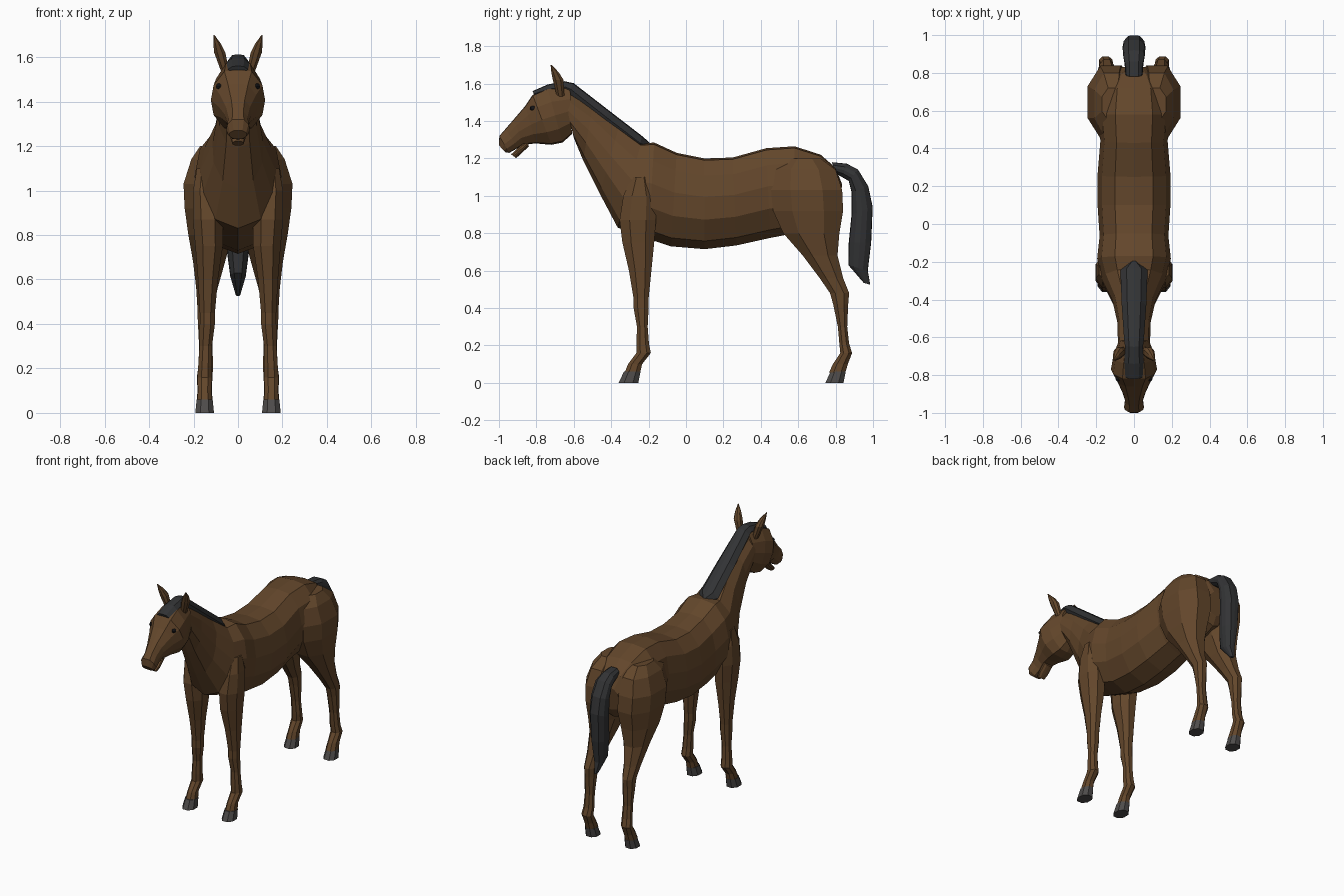
import bpy, bmesh
from mathutils import Vector


def material(name, rgb):
    m = bpy.data.materials.new(name)
    m.diffuse_color = (*rgb, 1)
    return m


COAT = material("coat", (0.125, 0.062, 0.024))
HAIR = material("hair", (0.032, 0.033, 0.035))
HOOF = material("hoof_horn", (0.075, 0.07, 0.068))
EYE = material("eye_black", (0.008, 0.008, 0.01))

# Half cross-sections, top to bottom: (share of half width, share of half height)
BARREL = [(0, 1), (.52, .96), (.88, .62), (1, .15), (.95, -.35), (.6, -.82), (0, -1)]
SKULL = [(0, 1), (.5, .97), (.9, .5), (1, 0), (.9, -.5), (.5, -.95), (0, -1)]
LIMB = [(.45, 1), (1, .45), (1, -.45), (.45, -1)]
ROOF = [(0, 1), (.55, .85), (1, -.2), (.75, -1)]


def loft(name, sections, half, mat, side=1):
    """Skin sections given as (y0, z0, y1, z1, half width, centre x)."""
    outline = half + [(-x, h) for x, h in reversed(half) if x > 0]
    bm = bmesh.new()
    rings = []
    for y0, z0, y1, z1, w, cx in sections:
        a, b = Vector((0, y0, z0)), Vector((0, y1, z1))
        mid, axis = (a + b) / 2, (a - b) / 2
        rings.append([bm.verts.new(mid + axis * h + Vector((side * cx + x * w, 0, 0)))
                      for x, h in outline])
    n = len(outline)
    for r, s in zip(rings, rings[1:]):
        for i in range(n):
            bm.faces.new((r[i], r[(i + 1) % n], s[(i + 1) % n], s[i]))
    bm.faces.new(rings[0])
    bm.faces.new(rings[-1])
    bmesh.ops.recalc_face_normals(bm, faces=bm.faces)
    mesh = bpy.data.meshes.new(name)
    bm.to_mesh(mesh)
    bm.free()
    mesh.materials.append(mat)
    ob = bpy.data.objects.new(name, mesh)
    bpy.context.collection.objects.link(ob)
    return ob


def spine(name, rows, half, mat):
    """Centred part: rows are top y, top z, bottom y, bottom z, half width."""
    return loft(name, [(*r, 0) for r in rows], half, mat)


def column(name, rows, mat, side):
    """Upright part: rows are z, front y, back y, centre x, half width."""
    return loft(name, [(f, z, b, z, w, cx) for z, f, b, cx, w in rows], LIMB, mat, side)


# Trunk and neck in one skin
spine("trunk_and_neck", [
    (-.66, 1.57, -.60, 1.31, .085),
    (-.50, 1.475, -.55, 1.19, .088),
    (-.36, 1.365, -.46, 1.01, .115),
    (-.24, 1.28, -.365, .83, .17),
    (-.17, 1.285, -.20, .77, .195),
    (-.05, 1.23, -.08, .73, .182),
    (.10, 1.20, .10, .715, .193),
    (.25, 1.205, .27, .735, .193),
    (.43, 1.255, .45, .775, .178),
    (.58, 1.265, .58, .80, .19),
    (.72, 1.22, .70, .81, .17),
    (.80, 1.15, .78, .84, .12),
    (.835, 1.06, .81, .90, .07)], BARREL, COAT)

# Head
spine("head", [
    (-.62, 1.58, -.61, 1.33, .08),
    (-.74, 1.575, -.66, 1.285, .11),
    (-.82, 1.54, -.72, 1.273, .122),
    (-.86, 1.48, -.80, 1.28, .09),
    (-.92, 1.41, -.87, 1.275, .06),
    (-.965, 1.358, -.90, 1.255, .048),
    (-.998, 1.32, -.945, 1.23, .053),
    (-1.0, 1.27, -.965, 1.232, .04)], SKULL, COAT)
spine("lower_lip", [
    (-.85, 1.30, -.84, 1.265, .035),
    (-.905, 1.25, -.885, 1.222, .034),
    (-.935, 1.222, -.908, 1.202, .026)], SKULL, COAT)

# Mane with forelock, and tail
spine("mane", [
    (-.82, 1.56, -.81, 1.535, .045),
    (-.74, 1.595, -.73, 1.555, .052),
    (-.65, 1.613, -.64, 1.56, .048),
    (-.60, 1.602, -.63, 1.55, .052),
    (-.41, 1.455, -.44, 1.40, .065),
    (-.235, 1.32, -.25, 1.255, .072),
    (-.195, 1.285, -.20, 1.25, .015)], ROOF, HAIR)
spine("tail", [
    (.78, 1.18, .80, 1.12, .045),
    (.86, 1.172, .835, 1.10, .05),
    (.92, 1.14, .87, 1.08, .058),
    (.975, 1.05, .885, 1.02, .06),
    (.998, .94, .885, .90, .06),
    (.99, .75, .87, .75, .053),
    (.972, .60, .868, .63, .035),
    (.985, .525, .95, .535, .01)], SKULL, HAIR)

FRONT_LEG = [
    (1.10, -.29, -.20, .145, .04), (1.0, -.335, -.165, .145, .057),
    (.87, -.355, -.16, .135, .068), (.75, -.34, -.17, .13, .062),
    (.60, -.305, -.185, .135, .045), (.45, -.28, -.20, .138, .034),
    (.40, -.28, -.20, .138, .034), (.30, -.262, -.205, .145, .028),
    (.21, -.265, -.198, .148, .031), (.16, -.265, -.188, .15, .033),
    (.10, -.31, -.235, .15, .03), (.055, -.328, -.245, .15, .034)]
HIND_LEG = [
    (1.20, .55, .72, .11, .06), (1.14, .47, .80, .12, .09),
    (1.03, .455, .835, .125, .12), (.92, .465, .84, .12, .12),
    (.80, .52, .82, .125, .098), (.68, .625, .81, .13, .072),
    (.56, .715, .84, .14, .048), (.48, .77, .872, .145, .038),
    (.42, .787, .867, .145, .036), (.30, .812, .862, .145, .03),
    (.21, .82, .872, .145, .033), (.16, .825, .888, .15, .035),
    (.10, .785, .865, .15, .032), (.055, .765, .852, .15, .036)]
EAR = [
    (1.53, -.69, -.65, .056, .018), (1.62, -.712, -.655, .082, .025),
    (1.66, -.72, -.68, .094, .017), (1.70, -.724, -.718, .108, .002)]

# Paired parts
for label, s in (("left", 1), ("right", -1)):
    column(f"{label}_front_leg", FRONT_LEG, COAT, s)
    column(f"{label}_hind_leg", HIND_LEG, COAT, s)
    column(f"{label}_ear", EAR, COAT, s)
    for end, f, b in (("front", -.36, -.255), ("hind", .745, .842)):
        column(f"{label}_{end}_hoof", [
            (.06, f + .028, b + .012, .15, .036),
            (0, f, b, .15, .042)], HOOF, s)
    bpy.ops.mesh.primitive_uv_sphere_add(segments=8, ring_count=6, radius=.02,
                                         location=(s * .085, -.815, 1.468))
    eye = bpy.context.object
    eye.name = f"{label}_eye"
    eye.scale = (.7, 1, .7)
    eye.data.materials.append(EYE)
